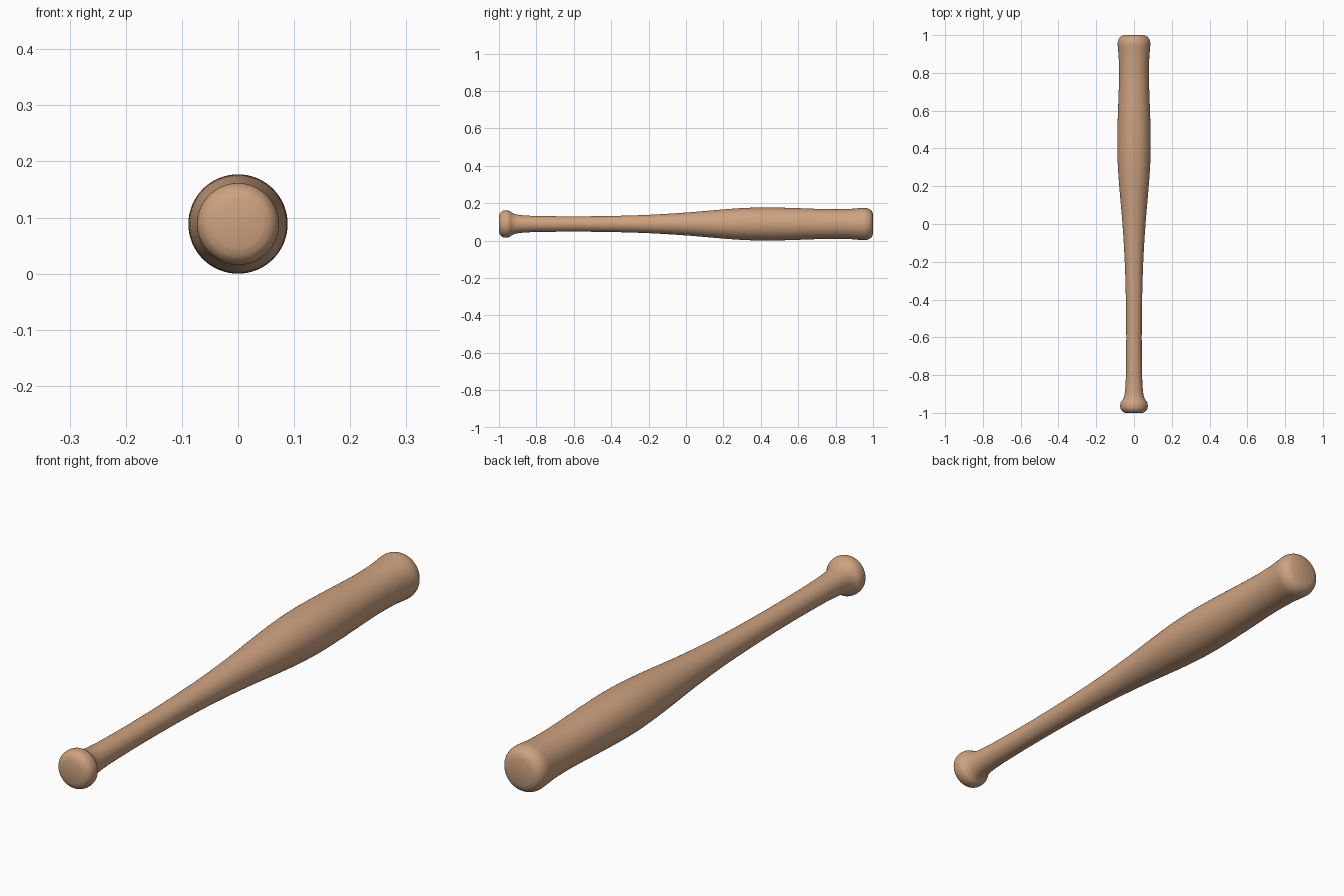
import bpy, bmesh, math
from mathutils import Vector

if "Cube" in bpy.data.objects:
    bpy.data.objects.remove(bpy.data.objects["Cube"])

R = 0.0885  # barrel radius = height of the axis above ground

wood = bpy.data.materials.new("light wood")
wood.diffuse_color = (0.61, 0.36, 0.215, 1)
wood.use_nodes = True
wood.node_tree.nodes["Principled BSDF"].inputs["Base Color"].default_value = wood.diffuse_color

# Profile as (y along bat, radius), knob end to barrel end
profile = [(-1.0, 0.0), (-1.0, 0.045), (-0.993, 0.060), (-0.98, 0.070), (-0.963, 0.073),
           (-0.945, 0.070), (-0.932, 0.061), (-0.915, 0.053), (-0.88, 0.047),
           (-0.80, 0.043), (-0.60, 0.041), (-0.40, 0.043), (-0.20, 0.049),
           (0.0, 0.061), (0.20, 0.078), (0.32, 0.086), (0.43, R), (0.56, 0.086),
           (0.70, 0.081), (0.79, 0.079), (0.88, 0.081), (0.93, 0.085),
           (0.958, 0.0865), (0.978, 0.081), (0.992, 0.070), (1.0, 0.053), (1.0, 0.0)]


def smooth_path(points, steps):
    """Catmull-Rom through the points, keeping the flat end caps straight."""
    pts = [Vector(p) for p in points]
    out = [pts[0]]
    for i in range(1, len(pts) - 2):
        a, b, c, d = pts[i - 1:i + 3]
        # tangents scaled for uneven point spacing
        tb = ((c - a) / ((c - b).length + min((b - a).length, 0.2))) * (c - b).length
        tc = ((d - b) / ((c - b).length + min((d - c).length, 0.2))) * (c - b).length
        if i == 1:
            tb = (c - b)
        if i == len(pts) - 3:
            tc = (c - b)
        for s in range(steps):
            t = s / steps
            out.append(b * (2*t**3 - 3*t**2 + 1) + tb * (t**3 - 2*t**2 + t)
                       + c * (3*t**2 - 2*t**3) + tc * (t**3 - t**2))
    return out + pts[-2:]


# Bat: turn the profile on its long axis
bm = bmesh.new()
verts = [bm.verts.new((p[1], p[0], 0)) for p in smooth_path(profile, 4)]
edges = [bm.edges.new(pair) for pair in zip(verts, verts[1:])]
bmesh.ops.spin(bm, geom=verts + edges, cent=(0, 0, 0), axis=(0, 1, 0),
               angle=math.tau, steps=64, use_duplicate=False)
bmesh.ops.remove_doubles(bm, verts=bm.verts, dist=1e-5)
bmesh.ops.recalc_face_normals(bm, faces=bm.faces)
mesh = bpy.data.meshes.new("bat")
bm.to_mesh(mesh)
bm.free()
mesh.materials.append(wood)

bat = bpy.data.objects.new("bat", mesh)
bat.location.z = R
bpy.context.collection.objects.link(bat)
bpy.context.view_layer.objects.active = bat
bat.select_set(True)
bpy.ops.object.shade_smooth()
